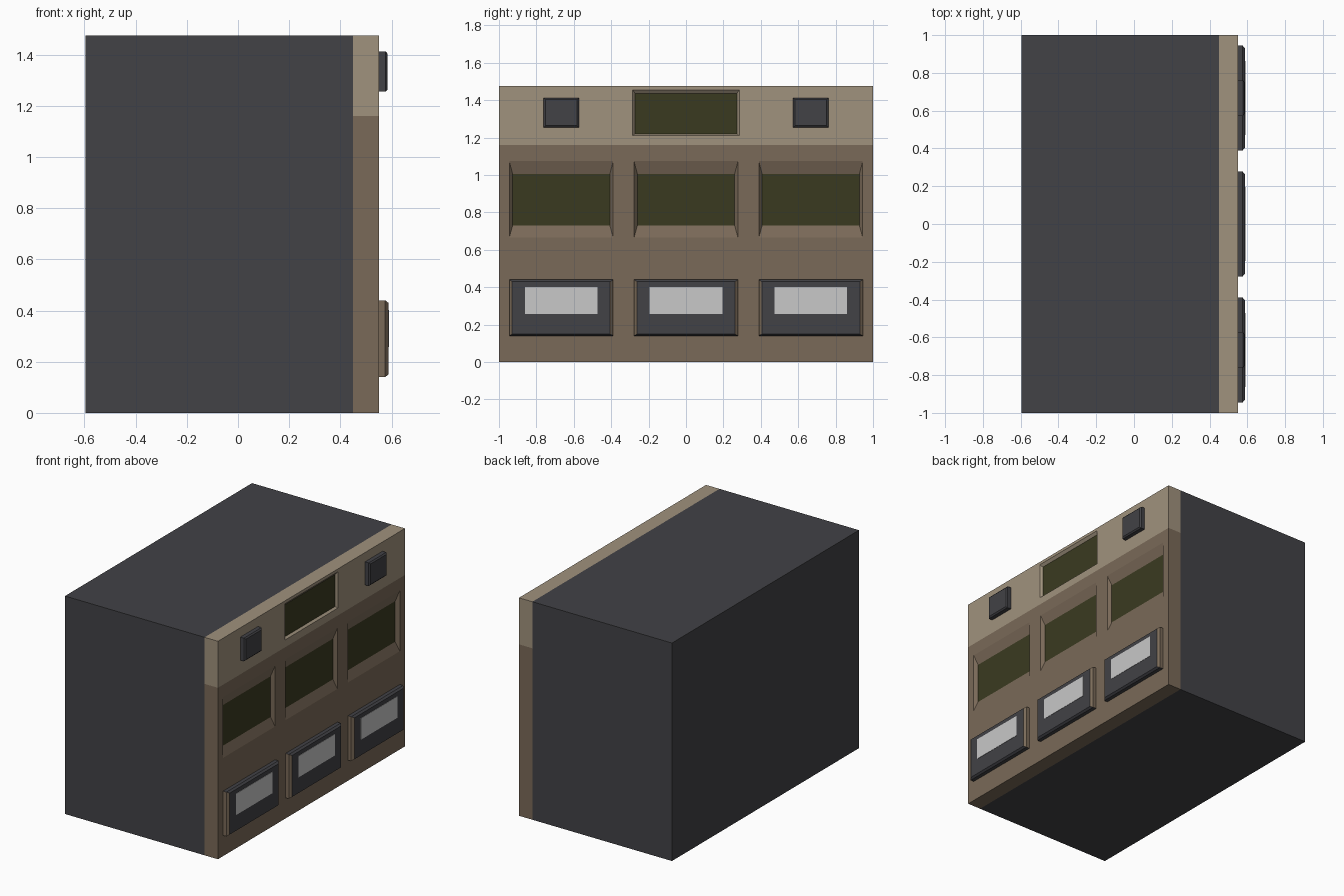
import bpy, bmesh

if "Cube" in bpy.data.objects:
    bpy.data.objects.remove(bpy.data.objects["Cube"])


def material(name, r, g, b):
    m = bpy.data.materials.new(name)
    m.diffuse_color = (r, g, b, 1)
    m.use_nodes = True
    m.node_tree.nodes["Principled BSDF"].inputs["Base Color"].default_value = m.diffuse_color
    return m


DARK = material("charcoal", 0.054, 0.054, 0.061)
TAN = material("tan", 0.352, 0.287, 0.205)
BROWN = material("brown", 0.195, 0.144, 0.098)
GREEN = material("dark_green", 0.042, 0.042, 0.0145)
LIGHT = material("light_grey", 0.578, 0.578, 0.578)

BACK, SEAM, FRONT = -0.595, 0.45, 0.55   # depth planes along x


def finish(name, bm, mats):
    bmesh.ops.remove_doubles(bm, verts=bm.verts, dist=1e-5)
    me = bpy.data.meshes.new(name)
    bm.to_mesh(me)
    bm.free()
    for m in mats:
        me.materials.append(m)
    ob = bpy.data.objects.new(name, me)
    bpy.context.collection.objects.link(ob)
    return ob


def rect(x, y0, y1, z0, z1):
    """Rectangle corners in a plane facing +x, counter-clockwise."""
    return [(x, y0, z0), (x, y1, z0), (x, y1, z1), (x, y0, z1)]


def face(bm, pts, mat=0):
    f = bm.faces.new([bm.verts.new(p) for p in pts])
    f.material_index = mat
    return f


def ring(bm, a, b):
    """Quads joining rectangle a (behind) to rectangle b (in front)."""
    return [face(bm, (a[i], a[(i + 1) % 4], b[(i + 1) % 4], b[i])) for i in range(4)]


def fascia(name, z0, z1, mat, holes):
    """Front slab with sloped, sunken screens; hole = (outer, inner, depth)."""
    bm = bmesh.new()
    ys = sorted({-1, 1} | {v for o, i, d in holes for v in o[:2]})
    zs = sorted({z0, z1} | {v for o, i, d in holes for v in o[2:]})
    outers = {o for o, i, d in holes}
    for ya, yb in zip(ys, ys[1:]):
        for za, zb in zip(zs, zs[1:]):
            if (ya, yb, za, zb) not in outers:
                face(bm, rect(FRONT, ya, yb, za, zb))
    for o, i, d in holes:
        ring(bm, rect(FRONT - d, *i), rect(FRONT, *o))
        face(bm, rect(FRONT - d, *i), 1)
    ring(bm, rect(SEAM, -1, 1, z0, z1), rect(FRONT, -1, 1, z0, z1))
    return finish(name, bm, [mat, GREEN])


def block(name, base, front, x_mid, x_front, side_mat):
    """Raised block with chamfered front; its y-facing sides take side_mat."""
    bm = bmesh.new()
    a, b, c = rect(FRONT, *base), rect(x_mid, *base), rect(x_front, *front)
    for f in ring(bm, a, b) + ring(bm, b, c):
        f.normal_update()
        f.material_index = int(abs(f.normal.y) > 0.3)
    face(bm, c)
    return finish(name, bm, [DARK, side_mat])


# Cabinet body
bm = bmesh.new()
r0, r1 = rect(BACK, -1, 1, 0, 1.475), rect(SEAM, -1, 1, 0, 1.475)
ring(bm, r0, r1)
face(bm, r0[::-1])
face(bm, r1)
finish("cabinet_body", bm, [DARK])

# Fascia slabs with sunken screens
COLUMNS = (-0.667, 0.0, 0.667)
fascia("lower_fascia", 0, 1.16, BROWN,
       [((c - 0.278, c + 0.278, 0.665, 1.075),
         (c - 0.26, c + 0.26, 0.73, 1.005), 0.022) for c in COLUMNS])
fascia("upper_fascia", 1.16, 1.475, TAN,
       [((-0.285, 0.285, 1.21, 1.455), (-0.273, 0.273, 1.22, 1.437), 0.015)])

# Dispenser trays with pale labels
for n, c in enumerate(COLUMNS, 1):
    block(f"tray_{n}", (c - 0.278, c + 0.278, 0.14, 0.44),
          (c - 0.262, c + 0.262, 0.15, 0.43), 0.575, 0.588, BROWN)
    bm = bmesh.new()
    plate = (c - 0.195, c + 0.195, 0.257, 0.402)
    ring(bm, rect(0.586, *plate), rect(0.59, *plate))
    face(bm, rect(0.59, *plate))
    finish(f"tray_label_{n}", bm, [LIGHT])

# Square buttons either side of the top screen
for side, c in (("left", -0.667), ("right", 0.667)):
    block(f"{side}_button", (c - 0.094, c + 0.094, 1.255, 1.412),
          (c - 0.084, c + 0.084, 1.264, 1.403), 0.577, 0.585, DARK)
